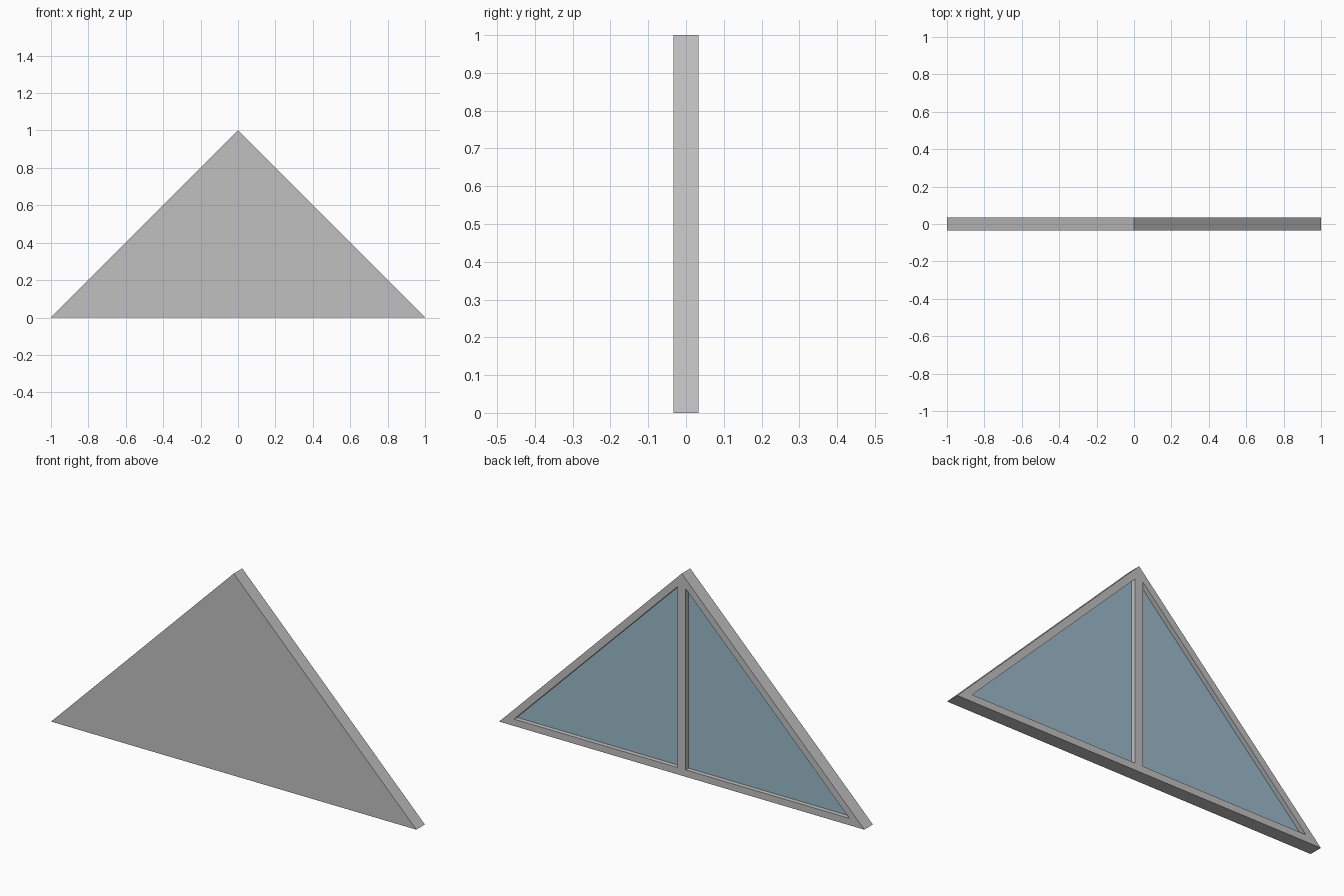
import bpy
import bmesh

cube = bpy.data.objects.get("Cube")
if cube:
    bpy.data.objects.remove(cube, do_unlink=True)

HALF_DEPTH = 0.0335
RAIL = 0.034          # frame width, measured square to each edge
BAR = 0.022           # half width of the centre bar
GLASS_Y = 0.011       # outer surface of the glass
FLOOR_Y = 0.006       # bottom of the pockets


def make_material(name, rgb):
    mat = bpy.data.materials.new(name)
    mat.use_nodes = True
    mat.diffuse_color = (*rgb, 1)
    mat.node_tree.nodes["Principled BSDF"].inputs["Base Color"].default_value = (*rgb, 1)
    return mat


def make_prism(name, outline, y0, y1, mat):
    """Extrude an x-z outline from y0 to y1."""
    bm = bmesh.new()
    face = bm.faces.new([bm.verts.new((x, y0, z)) for x, z in outline])
    extruded = bmesh.ops.extrude_face_region(bm, geom=[face])["geom"]
    verts = [v for v in extruded if isinstance(v, bmesh.types.BMVert)]
    bmesh.ops.translate(bm, verts=verts, vec=(0, y1 - y0, 0))
    bmesh.ops.recalc_face_normals(bm, faces=bm.faces)
    mesh = bpy.data.meshes.new(name)
    bm.to_mesh(mesh)
    bm.free()
    mesh.materials.append(mat)
    obj = bpy.data.objects.new(name, mesh)
    bpy.context.collection.objects.link(obj)
    return obj


grey = make_material("frame grey", (0.53, 0.53, 0.53))
blue = make_material("glass blue", (0.325, 0.49, 0.585))

# Triangular gable with a solid front
gable = make_prism("gable_frame", [(-1, 0), (1, 0), (0, 1)], -HALF_DEPTH, HALF_DEPTH, grey)

# Two glazed pockets in the back, either side of the centre bar
reach = 1 - RAIL * 2 ** 0.5
for side, s in (("left", 1), ("right", -1)):
    outline = [(s * BAR, RAIL), (s * (reach - RAIL), RAIL), (s * BAR, reach - BAR)]
    cutter = make_prism(side + "_pocket_cutter", outline, FLOOR_Y, HALF_DEPTH + 0.05, grey)
    cutter.hide_render = True
    cut = gable.modifiers.new(side + "_pocket", "BOOLEAN")
    cut.operation = "DIFFERENCE"
    cut.solver = "EXACT"
    cut.object = cutter
    bpy.context.view_layer.objects.active = gable
    bpy.ops.object.modifier_apply(modifier=cut.name)
    bpy.data.objects.remove(cutter, do_unlink=True)
    make_prism(side + "_glass", outline, FLOOR_Y - 0.002, GLASS_Y, blue)
